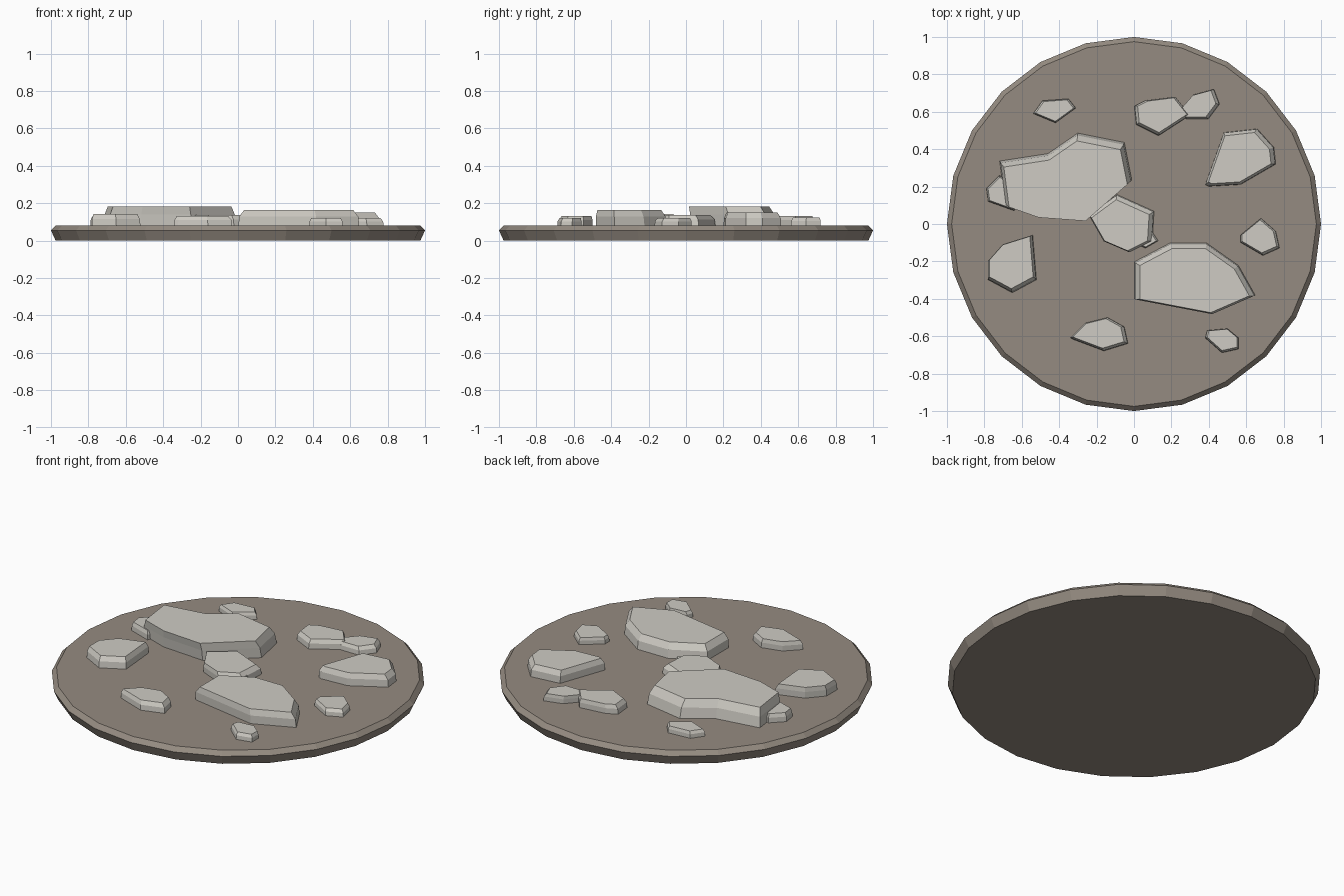
import bpy, bmesh, math

if "Cube" in bpy.data.objects:
    bpy.data.objects.remove(bpy.data.objects["Cube"])


def loft(name, rings, color):
    """Closed solid through a stack of equal-length point rings."""
    bm = bmesh.new()
    vs = [[bm.verts.new(p) for p in r] for r in rings]
    n = len(vs[0])
    bm.faces.new(vs[0][::-1])
    bm.faces.new(vs[-1])
    for a, b in zip(vs, vs[1:]):
        for i in range(n):
            j = (i + 1) % n
            bm.faces.new((a[i], a[j], b[j], b[i]))
    bmesh.ops.recalc_face_normals(bm, faces=bm.faces[:])
    me = bpy.data.meshes.new(name)
    bm.to_mesh(me)
    bm.free()
    me.materials.append(color)
    ob = bpy.data.objects.new(name, me)
    bpy.context.collection.objects.link(ob)
    return ob


def material(name, rgb):
    m = bpy.data.materials.new(name)
    m.diffuse_color = (*rgb, 1)
    m.use_nodes = True
    m.node_tree.nodes["Principled BSDF"].inputs["Base Color"].default_value = m.diffuse_color
    return m


earth = material("earth", (0.30, 0.26, 0.22))
stone = material("stone", (0.62, 0.60, 0.55))


def slab(name, top, outline, shift=(0, 0), inset=0.88):
    """Chamfered stone; outline is clockwise, in hundredths of a unit."""
    pts = [(x / 100, y / 100) for x, y in outline][::-1]
    cx = sum(p[0] for p in pts) / len(pts)
    cy = sum(p[1] for p in pts) / len(pts)
    rings = []
    for s, z, k in ((1, 0.06, 0), (0.98, 0.08 + (top - 0.08) * 0.58, 0.4), (inset, top, 1)):
        rings.append([(cx + (x - cx) * s + shift[0] * k / 100,
                       cy + (y - cy) * s + shift[1] * k / 100, z) for x, y in pts])
    return loft(name, rings, stone)


# Round base: 24 sides with a chamfered rim
loft("round_base", [[(r * math.cos(i * math.pi / 12), r * math.sin(i * math.pi / 12), z)
                     for i in range(24)]
                    for r, z in ((0.975, 0), (1.0, 0.055), (0.975, 0.08))], earth)

# Large flat slabs
slab("large_slab_back", 0.183, [(-72, 34), (-46, 38), (-30, 49), (-5, 44), (-1, 24),
                                (-25, 3), (-52, 5), (-69, 11)], (0, -3), 0.93)
slab("large_slab_front", 0.163, [(0, -20), (19, -10), (39, -10), (56, -22), (65, -38),
                                 (42, -48), (0, -40)], (0, -1.5), 0.9)

# Medium stones
slab("centre_stone", 0.137, [(-24, 5), (-9, 16), (11, 7), (10, -9), (-2, -15), (-16, -9)],
     (-1, -1))
slab("right_stone", 0.15, [(38, 21), (48, 49), (66, 51), (75, 41), (76, 32), (57, 21), (40, 20)],
     (-0.5, 0))
slab("left_stone", 0.143, [(-78, -20), (-70, -11), (-54, -6), (-52, -30), (-65, -37), (-78, -30)],
     (-0.5, 1), 0.9)
slab("back_stone", 0.133, [(0, 63), (6, 66), (22, 68), (30, 58), (13, 47), (1, 53)], (0.5, 0.5))
slab("front_stone", 0.133, [(-34, -61), (-26, -53), (-14, -50), (-5, -55), (-3, -64),
                            (-16, -68), (-32, -62)], (-0.5, 0.5))

# Small stones
slab("small_stone_centre", 0.115, [(2, -11), (9, -3), (13, -9), (6, -13)], (0, 0), 0.8)
slab("small_stone_left", 0.13, [(-79, 19), (-72, 26), (-60, 20), (-64, 7), (-78, 12)])
slab("small_stone_back_left", 0.12, [(-54, 59), (-49, 66), (-35, 67), (-31, 62), (-42, 54)])
slab("small_stone_back_right", 0.125, [(25, 61), (32, 69), (43, 72), (46, 64), (40, 56), (28, 56)],
     (-1, 0.5))
slab("small_stone_right", 0.12, [(57, -6), (68, 3), (76, -4), (78, -13), (69, -17), (57, -10)],
     (-0.5, 0.5))
slab("small_stone_front", 0.12, [(38, -61), (39, -57), (50, -56), (56, -61), (56, -67), (47, -69)],
     (0, 0.5))
